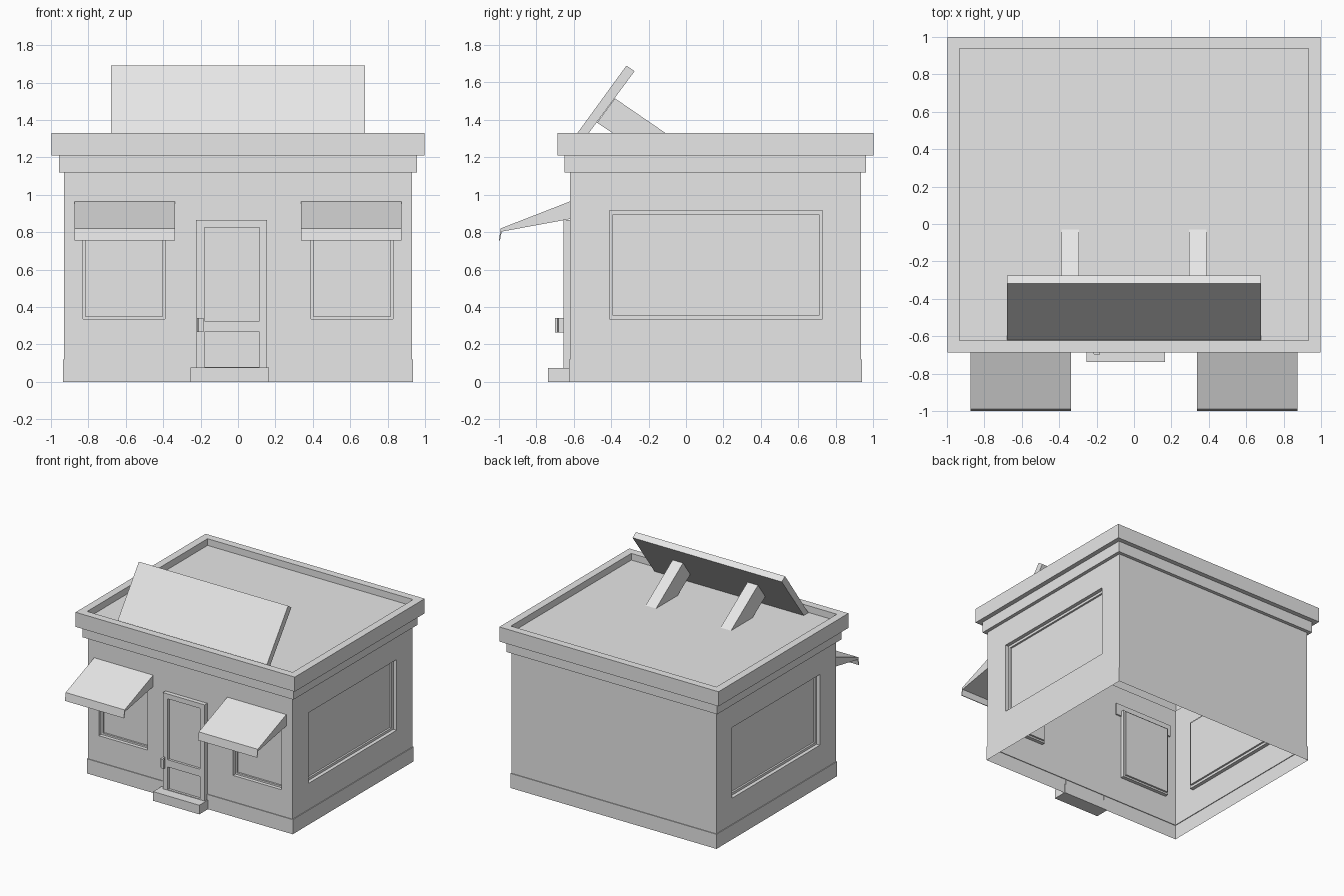
import bpy, bmesh

cube = bpy.data.objects.get("Cube")
if cube:
    bpy.data.objects.remove(cube, do_unlink=True)

grey = bpy.data.materials.new("plain_grey")
grey.use_nodes = True
grey.diffuse_color = (0.8, 0.8, 0.8, 1)
grey.node_tree.nodes["Principled BSDF"].inputs["Base Color"].default_value = (0.8, 0.8, 0.8, 1)

# Body footprint
HALF, FRONT, BACK = 0.93, -0.62, 0.935
PLINTH, WALL_TOP = 0.12, 1.12


def finish(name, bm, tidy=True):
    """Weld, tidy and link a bmesh as a flat-shaded object."""
    bmesh.ops.remove_doubles(bm, verts=bm.verts, dist=0.0005)
    if tidy:
        bmesh.ops.recalc_face_normals(bm, faces=bm.faces)
    me = bpy.data.meshes.new(name)
    bm.to_mesh(me)
    bm.free()
    me.materials.append(grey)
    ob = bpy.data.objects.new(name, me)
    bpy.context.collection.objects.link(ob)
    return ob


def face(bm, points):
    return bm.faces.new([bm.verts.new(p) for p in points])


def loft(bm, rings, cap=False):
    """Join matching rings of points with quads."""
    for a, b in zip(rings, rings[1:]):
        for i in range(len(a)):
            j = (i + 1) % len(a)
            face(bm, (a[i], a[j], b[j], b[i]))
    if cap:
        face(bm, rings[-1])


def prism(name, low, high):
    """Solid between two matching outlines."""
    bm = bmesh.new()
    loft(bm, [low, high], cap=True)
    face(bm, low[::-1])
    return finish(name, bm)


def side_prism(name, profile, x0, x1):
    return prism(name, [(x0, y, z) for y, z in profile], [(x1, y, z) for y, z in profile])


def box(name, x0, x1, y0, y1, z0, z1):
    return side_prism(name, [(y0, z0), (y1, z0), (y1, z1), (y0, z1)], x0, x1)


def rect(place, r, inset, depth):
    u0, u1, v0, v1 = r
    u0, u1, v0, v1 = u0 + inset, u1 - inset, v0 + inset, v1 - inset
    return [place(u, v, depth) for u, v in ((u0, v0), (u1, v0), (u1, v1), (u0, v1))]


def panel(bm, place, outer, openings, steps, depth=0):
    """Flat panel with stepped recesses; steps are (inset, depth) pairs."""
    us, vs = (sorted({e for r in [outer] + openings for e in r[k:k + 2]}) for k in (0, 2))
    for a, b in zip(us, us[1:]):
        for c, d in zip(vs, vs[1:]):
            u, v = (a + b) / 2, (c + d) / 2
            if not any(r[0] < u < r[1] and r[2] < v < r[3] for r in openings):
                face(bm, rect(place, (a, b, c, d), 0, depth))
    for r in openings:
        loft(bm, [rect(place, r, 0, depth)] + [rect(place, r, i, depth + e) for i, e in steps], cap=True)


# Wall planes: u along the wall, v up, d outwards
def on_front(u, v, d):
    return (u, FRONT - d, v)


def on_left(u, v, d):
    return (HALF + d, u, v)


def on_right(u, v, d):
    return (-HALF - d, -u, v)


def on_back(u, v, d):
    return (-u, BACK + d, v)


# Walls with recessed windows
window_steps = [(0, -0.03), (0.02, -0.03), (0.02, -0.045)]
small_steps = [(0, -0.03), (0.014, -0.03), (0.014, -0.045)]
front_windows = [(-0.83, -0.39, 0.335, 0.915), (0.39, 0.83, 0.335, 0.915)]
walls = bmesh.new()
panel(walls, on_front, (-HALF, HALF, PLINTH, WALL_TOP), front_windows, small_steps)
panel(walls, on_left, (FRONT, BACK, PLINTH, WALL_TOP), [(-0.41, 0.73, 0.335, 0.915)], window_steps)
panel(walls, on_right, (-BACK, -FRONT, PLINTH, WALL_TOP), [(-0.73, 0.41, 0.335, 0.915)], window_steps)
panel(walls, on_back, (-HALF, HALF, PLINTH, WALL_TOP), [], [])
finish("walls", walls, tidy=False)


def ring(grow, z):
    x, y0, y1 = HALF + grow, FRONT - grow, BACK + grow
    return [(-x, y0, z), (x, y0, z), (x, y1, z), (-x, y1, z)]


# Plinth, open underneath
plinth = bmesh.new()
loft(plinth, [ring(0.006, 0), ring(0.006, PLINTH), ring(0, PLINTH)])
finish("plinth", plinth, tidy=False)

# Two-step cornice, parapet and sunken roof
ROOF = 1.275
roof = bmesh.new()
loft(roof, [ring(0, WALL_TOP), ring(0.028, WALL_TOP), ring(0.028, 1.21), ring(0.066, 1.21),
            ring(0.066, 1.33), ring(0.004, 1.33), ring(0.004, ROOF)], cap=True)
finish("cornice_and_roof", roof, tidy=False)

# Door frame and door with two sunken panels
door = bmesh.new()
outline = (-0.225, 0.155, 0.075, 0.865)
panel(door, on_front, outline, [(-0.18, 0.115, 0.325, 0.825), (-0.18, 0.115, 0.08, 0.265)],
      [(0, -0.02)], depth=0.035)
loft(door, [rect(on_front, outline, 0, 0), rect(on_front, outline, 0, 0.035)])
finish("door", door, tidy=False)
box("door_step", -0.255, 0.165, -0.738, FRONT, 0, 0.075)

# Bent door handle
plan = [(-0.22, -0.65), (-0.22, -0.69), (-0.21, -0.7), (-0.185, -0.7),
        (-0.185, -0.686), (-0.205, -0.682), (-0.205, -0.65)]
prism("door_handle", [(x, y, 0.265) for x, y in plan], [(x, y, 0.34) for x, y in plan])

# Awnings and sign braces in mirrored pairs
awning = [(-0.61, 0.968), (-0.99, 0.82), (-1.0, 0.755), (-0.994, 0.755), (-0.985, 0.803), (-0.61, 0.872)]
brace = [(-0.03, ROOF), (-0.38, 1.515), (-0.475, 1.385), (-0.31, ROOF)]
for label, s in (("left", 1), ("right", -1)):
    side_prism(label + "_awning", awning, s * 0.337, s * 0.873)
    side_prism(label + "_sign_brace", brace, s * 0.293, s * 0.388)

# Tilted sign board
board = [(-0.62, ROOF), (-0.318, 1.69), (-0.275, 1.66), (-0.56, ROOF)]
side_prism("sign_board", board, -0.678, 0.678)
